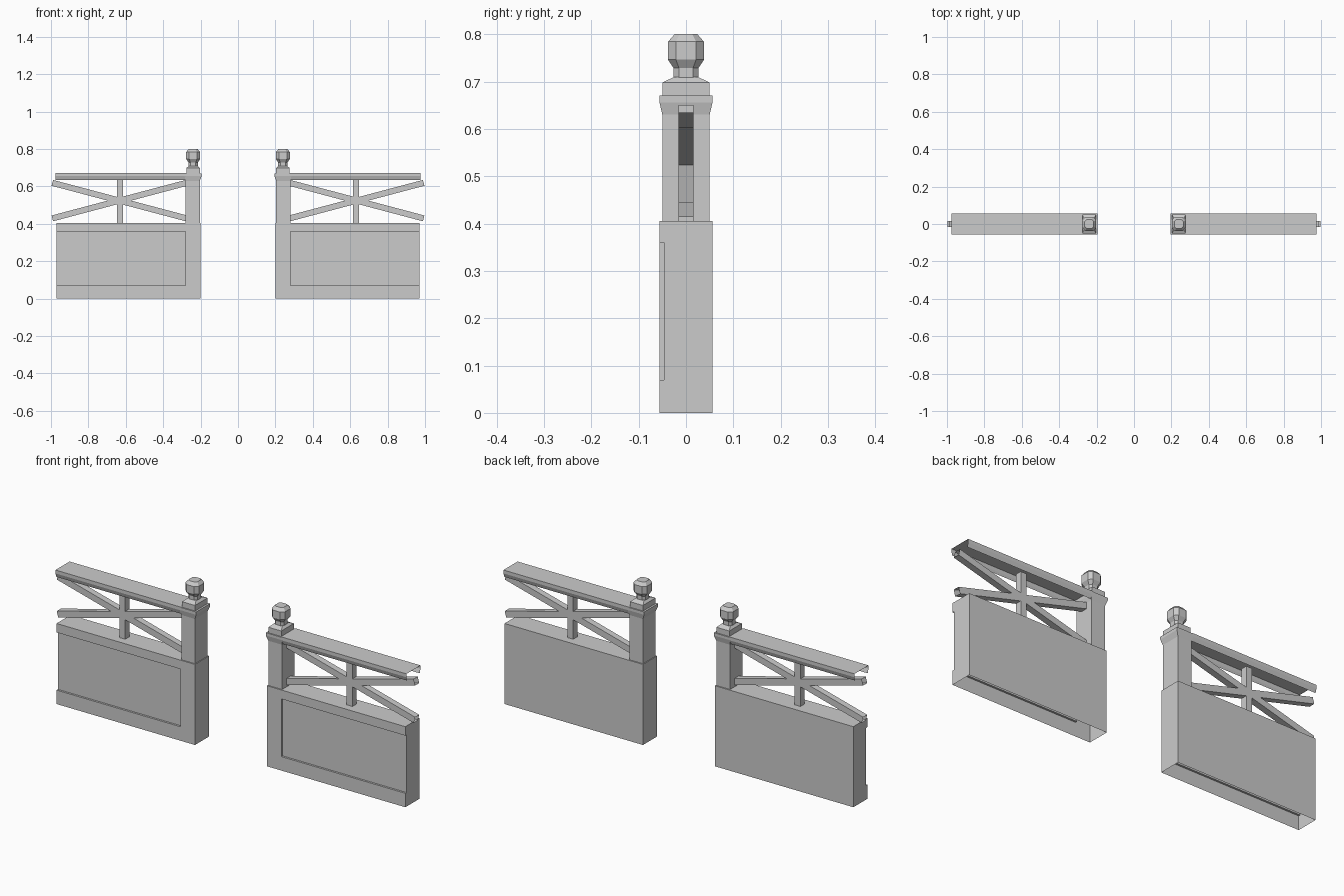
import bpy, bmesh
from math import atan2
from mathutils import Matrix

if "Cube" in bpy.data.objects:
    bpy.data.objects.remove(bpy.data.objects["Cube"])


def finish(name, bm):
    """Turn a bmesh into an object mirrored to the other side of the opening."""
    bmesh.ops.remove_doubles(bm, verts=bm.verts, dist=1e-5)
    bmesh.ops.recalc_face_normals(bm, faces=bm.faces)
    me = bpy.data.meshes.new(name)
    bm.to_mesh(me)
    bm.free()
    ob = bpy.data.objects.new(name, me)
    bpy.context.collection.objects.link(ob)
    mod = ob.modifiers.new("mirror", 'MIRROR')
    mod.use_mirror_merge = False
    return ob


def shell(bm, profile, x0, x1, cap0=False, cap1=False):
    """Sweep an open (y, z) profile along x."""
    a = [bm.verts.new((x0, y, z)) for y, z in profile]
    b = [bm.verts.new((x1, y, z)) for y, z in profile]
    for i in range(len(profile) - 1):
        bm.faces.new((a[i], a[i + 1], b[i + 1], b[i]))
    if cap0:
        bm.faces.new(a)
    if cap1:
        bm.faces.new(b)


def loft(bm, cx, rings, chamfer=False):
    """Stack rectangular rings (x half, y half, z, x shift), optionally with cut corners."""
    prev = None
    for hx, hy, z, dx in rings:
        k = 0.56 if chamfer else 1
        if chamfer:
            pts = [(hx, -hy * k), (hx, hy * k), (hx * k, hy), (-hx * k, hy),
                   (-hx, hy * k), (-hx, -hy * k), (-hx * k, -hy), (hx * k, -hy)]
        else:
            pts = [(hx, -hy), (hx, hy), (-hx, hy), (-hx, -hy)]
        ring = [bm.verts.new((cx + dx + x, y, z)) for x, y in pts]
        if prev:
            n = len(ring)
            for i in range(n):
                j = (i + 1) % n
                bm.faces.new((prev[i], prev[j], ring[j], ring[i]))
        prev = ring
    bm.faces.new(prev)


# Low wall: plain end stile plus a section with a recessed front panel, open below
F, R, H = 0.056, 0.046, 0.405
bm = bmesh.new()
shell(bm, [(-F, 0), (-F, 0.07), (-F, 0.36), (-F, H), (F, H), (F, 0)], 0.2, 0.28, cap0=True)
shell(bm, [(-F, 0), (-F, 0.07), (-R, 0.07), (-R, 0.36), (-F, 0.36), (-F, H), (F, H), (F, 0)],
      0.28, 0.97, cap1=True)
bm.faces.new([bm.verts.new((0.28, y, z)) for y, z in
              [(-F, 0.07), (-R, 0.07), (-R, 0.36), (-F, 0.36)]])
finish("low_wall", bm)

# Post with flared collar
bm = bmesh.new()
loft(bm, 0.24, [(0.038, 0.05, H, 0.002), (0.038, 0.05, 0.63, 0.002),
                (0.046, 0.056, 0.656, 0), (0.046, 0.056, 0.67, 0)])
finish("post", bm)

# Cap block on the post
bm = bmesh.new()
loft(bm, 0.24, [(0.036, 0.05, 0.67, 0), (0.036, 0.05, 0.698, 0), (0.024, 0.026, 0.709, 0)])
finish("post_cap", bm)

# Faceted finial with neck
bm = bmesh.new()
loft(bm, 0.24, [(0.025, 0.026, 0.705, 0), (0.025, 0.026, 0.728, 0), (0.037, 0.038, 0.746, 0),
                (0.037, 0.038, 0.784, 0), (0.024, 0.024, 0.8, 0)], chamfer=True)
finish("finial", bm)

# Top rail: inverted channel, open below and at the end
bm = bmesh.new()
shell(bm, [(-0.049, 0.635), (-0.056, 0.655), (-0.056, 0.672),
           (0.056, 0.672), (0.056, 0.655), (0.049, 0.635)], 0.278, 0.976)
finish("top_rail", bm)

# Crossed braces (hollow ends) and the upright through their centre
B = 0.016
square = [(-B, -B), (-B, B), (B, B), (B, -B), (-B, -B)]
for name, s in (("brace_rising", 1), ("brace_falling", -1)):
    bm = bmesh.new()
    shell(bm, square, -0.371, 0.371)
    bm.transform(Matrix.Translation((0.634, 0, 0.524))
                 @ Matrix.Rotation(-s * atan2(0.094, 0.355), 4, 'Y'))
    finish(name, bm)
bm = bmesh.new()
loft(bm, 0.632, [(B, B, H, 0), (B, B, 0.65, 0)])
finish("centre_upright", bm)
